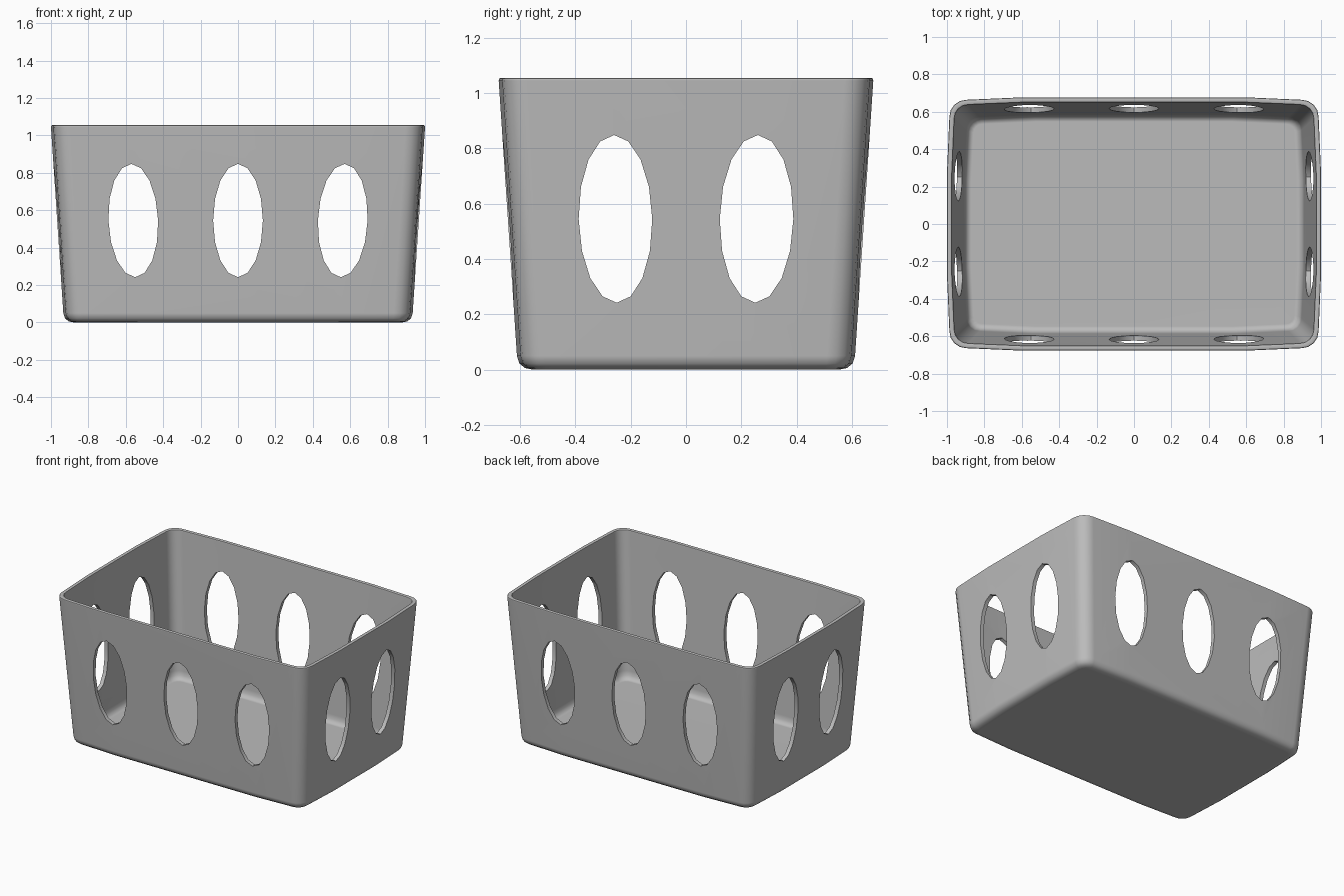
import bpy
import bmesh
from math import sin, cos, pi

cube = bpy.data.objects.get("Cube")
if cube:
    bpy.data.objects.remove(cube, do_unlink=True)

grey = bpy.data.materials.new("grey plastic")
grey.use_nodes = True
colour = (0.5, 0.5, 0.5, 1)
grey.diffuse_color = colour
grey.node_tree.nodes["Principled BSDF"].inputs["Base Color"].default_value = colour


def make_object(name, bm):
    bmesh.ops.recalc_face_normals(bm, faces=bm.faces)
    mesh = bpy.data.meshes.new(name)
    bm.to_mesh(mesh)
    bm.free()
    mesh.materials.append(grey)
    obj = bpy.data.objects.new(name, mesh)
    bpy.context.collection.objects.link(obj)
    return obj


def rounded_outline(hx, r, bulge=0.013, steps=4):
    """Rounded rectangle with slightly bowed sides."""
    hy = hx - 0.323
    quarter = [(hx, 0.4 * hy)]
    for i in range(steps + 1):
        a = i * pi / 2 / steps
        quarter.append((hx - bulge - r + r * cos(a), hy - bulge - r + r * sin(a)))
    quarter.append((0.6 * hx, hy))
    points = []
    for sx, sy in ((1, 1), (-1, 1), (-1, -1), (1, -1)):
        part = quarter if sx == sy else quarter[::-1]
        points += [(sx * x, sy * y) for x, y in part]
    return points


# Basket shell: half width, height and corner radius, outside up then inside down
profile = [
    (0.875, 0, 0.045), (0.905, 0.006, 0.065), (0.925, 0.022, 0.08), (0.934, 0.05, 0.088),
    (1.0, 1.045, 0.09), (0.998, 1.052, 0.089), (0.993, 1.055, 0.086),
    (0.98, 1.055, 0.078), (0.975, 1.052, 0.075), (0.973, 1.045, 0.074),
    (0.909, 0.09, 0.07), (0.903, 0.06, 0.068), (0.89, 0.04, 0.06), (0.87, 0.033, 0.045),
]
bm = bmesh.new()
rings = [[bm.verts.new((x, y, z)) for x, y in rounded_outline(hx, r)]
         for hx, z, r in profile]
for low, high in zip(rings, rings[1:]):
    for i in range(len(low)):
        j = (i + 1) % len(low)
        bm.faces.new((low[i], low[j], high[j], high[i]))
bm.faces.new(rings[0])
bm.faces.new(rings[-1])
basket = make_object("basket", bm)

# Oval hole cutters, leaning outwards with the walls
bm = bmesh.new()


def add_cutter(centre, along_x, near, far, sides=16):
    loops = []
    for depth in (near, far):
        loop = []
        for i in range(sides):
            a = 2 * pi * i / sides
            dz = 0.303 * cos(a)
            u = centre + 0.133 * sin(a) + 0.06 * centre * dz
            co = (u, depth) if along_x else (depth, u)
            loop.append(bm.verts.new((*co, 0.545 + dz)))
        loops.append(loop)
    for i in range(sides):
        j = (i + 1) % sides
        bm.faces.new((loops[0][i], loops[0][j], loops[1][j], loops[1][i]))
    for loop in loops:
        bm.faces.new(loop)


for side in (-1, 1):
    for centre in (-0.56, 0, 0.56):
        add_cutter(centre, True, side * 0.5, side * 0.8)
    for centre in (-0.255, 0.255):
        add_cutter(centre, False, side * 0.8, side * 1.1)
cutter = make_object("hole_cutter", bm)
cutter.hide_render = True

# Cut the holes, then smooth the rounded edges
bpy.ops.object.select_all(action="DESELECT")
bpy.context.view_layer.objects.active = basket
basket.select_set(True)
cut = basket.modifiers.new("holes", "BOOLEAN")
cut.operation = "DIFFERENCE"
cut.solver = "EXACT"
cut.object = cutter
bpy.ops.object.modifier_apply(modifier=cut.name)
bpy.data.objects.remove(cutter, do_unlink=True)
bpy.ops.object.shade_smooth_by_angle(angle=0.75)
weighted = basket.modifiers.new("even shading", "WEIGHTED_NORMAL")
weighted.keep_sharp = True
